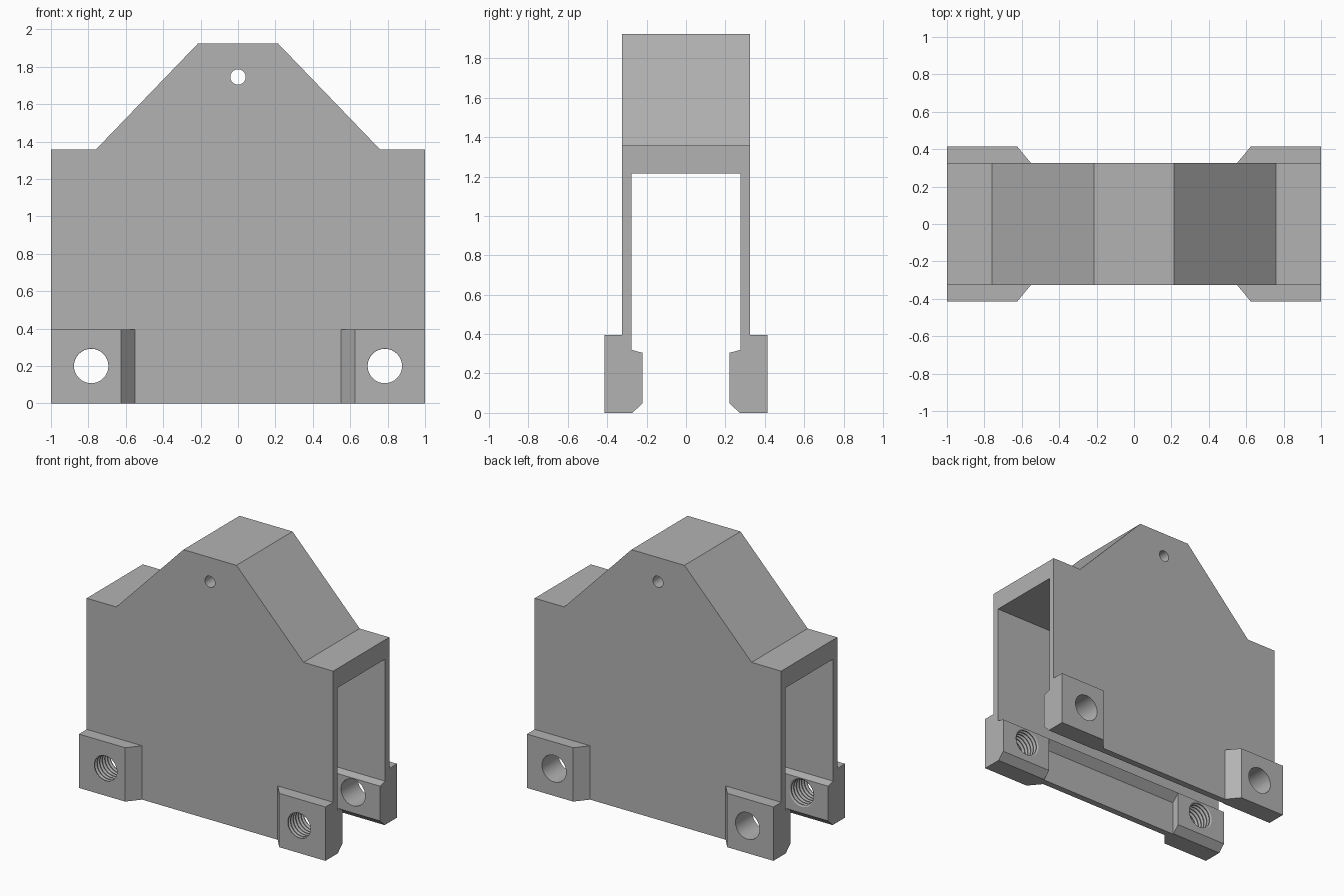
import bpy
import bmesh
from math import cos, sin, pi, radians
from mathutils import Vector

if "Cube" in bpy.data.objects:
    bpy.data.objects.remove(bpy.data.objects["Cube"])

grey = bpy.data.materials.new("plain grey")
grey.use_nodes = True
colour = (0.45, 0.45, 0.45, 1)
grey.diffuse_color = colour
grey.node_tree.nodes["Principled BSDF"].inputs["Base Color"].default_value = colour


def make_object(name, bm):
    bmesh.ops.recalc_face_normals(bm, faces=bm.faces)
    mesh = bpy.data.meshes.new(name)
    bm.to_mesh(mesh)
    bm.free()
    mesh.materials.append(grey)
    obj = bpy.data.objects.new(name, mesh)
    bpy.context.collection.objects.link(obj)
    return obj


def prism(name, profile, axis, start, end):
    """Extrude a 2D profile along an axis (0 = x, 1 = y, 2 = z)."""
    bm = bmesh.new()
    verts = []
    for p in profile:
        co = list(p)
        co.insert(axis, start)
        verts.append(bm.verts.new(co))
    face = bm.faces.new(verts)
    new = bmesh.ops.extrude_face_region(bm, geom=[face])["geom"]
    move = Vector((0, 0, 0))
    move[axis] = end - start
    bmesh.ops.translate(bm, vec=move, verts=[v for v in new if isinstance(v, bmesh.types.BMVert)])
    return make_object(name, bm)


def bore(name, x, z, rings, sides=32):
    """Turned cutter along y, from a list of (y, radius) rings."""
    bm = bmesh.new()
    loops = [[bm.verts.new((x + r * cos(2 * pi * i / sides), y, z + r * sin(2 * pi * i / sides)))
              for i in range(sides)] for y, r in rings]
    for a, b in zip(loops, loops[1:]):
        for i in range(sides):
            j = (i + 1) % sides
            bm.faces.new((a[i], a[j], b[j], b[i]))
    bm.faces.new(loops[0])
    bm.faces.new(loops[-1])
    return make_object(name, bm)


def combine(target, tool, operation):
    mod = target.modifiers.new(operation, "BOOLEAN")
    mod.operation = operation
    mod.solver = "EXACT"
    mod.object = tool
    bpy.context.view_layer.objects.active = target
    bpy.ops.object.modifier_apply(modifier=mod.name)
    bpy.data.objects.remove(tool)


WALL, INNER, PAD, LIP = 0.325, 0.277, 0.415, 0.22
HOLE_X, HOLE_Z = 0.785, 0.2

# Main housing with sloped shoulders
half = [(1, 0), (1, 1.357), (0.76, 1.357), (0.215, 1.923)]
outline = half + [(-x, z) for x, z in reversed(half)]
housing = prism("housing", outline, 1, -WALL, WALL)

# Open channel underneath
channel = prism("channel_cutter", [(-INNER, -0.2), (INNER, -0.2), (INNER, 1.215), (-INNER, 1.215)],
                0, -1.2, 1.2)
combine(housing, channel, "DIFFERENCE")

for sy in (-1, 1):
    # Snap ridge along the inside of each wall
    ridge = [(0.3, 0.32), (INNER, 0.32), (LIP, 0.305), (INNER, 0.25), (0.3, 0.25)]
    combine(housing, prism("snap_ridge", [(sy * y, z) for y, z in ridge], 0, -0.7, 0.7), "UNION")
    for sx in (-1, 1):
        # Inner and outer bosses at the corners
        inner = [(0.3, 0), (0.272, 0), (LIP, 0.05), (LIP, 0.305), (INNER, 0.32), (0.3, 0.32)]
        combine(housing, prism("inner_boss", [(sy * y, z) for y, z in inner], 0, sx * 0.585, sx),
                "UNION")
        outer = [(1, 0.3), (1, PAD), (0.625, PAD), (0.55, WALL), (0.55, 0.3)]
        combine(housing, prism("outer_boss", [(sx * x, sy * y) for x, y in outer], 2, 0, 0.395),
                "UNION")

# Threaded holes in front, plain holes behind
pitch = 0.03
thread = [(-0.46, 0.092)]
for k in range(8):
    y = -0.44 + k * pitch
    thread += [(y + 0.003, 0.092), (y + 0.013, 0.108), (y + 0.017, 0.108), (y + 0.027, 0.092)]
thread.append((-0.17, 0.092))
for sx in (-1, 1):
    combine(housing, bore("thread_cutter", sx * HOLE_X, HOLE_Z, thread), "DIFFERENCE")
    combine(housing, bore("bolt_cutter", sx * HOLE_X - 0.005, HOLE_Z, [(0.15, 0.098), (0.5, 0.098)]),
            "DIFFERENCE")

# Small cross hole near the top
combine(housing, bore("pin_cutter", 0, 1.745, [(-0.5, 0.041), (0.5, 0.041)]), "DIFFERENCE")

bpy.ops.object.select_all(action="DESELECT")
housing.select_set(True)
bpy.context.view_layer.objects.active = housing
bpy.ops.object.shade_smooth_by_angle(angle=radians(25))
